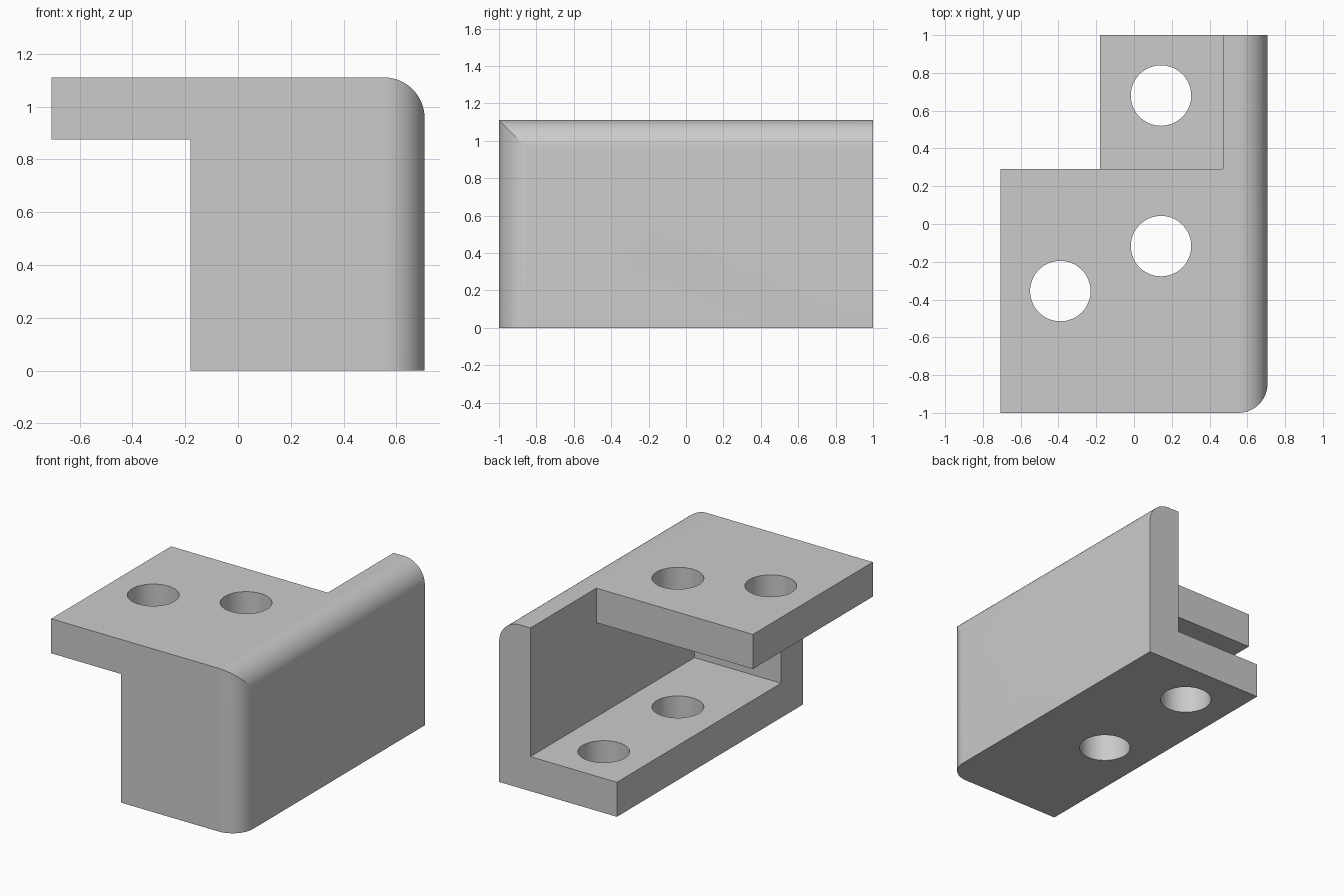
import bpy
import bmesh
from math import radians, sin, cos
from mathutils import Vector

if "Cube" in bpy.data.objects:
    bpy.data.objects.remove(bpy.data.objects["Cube"])

X, Y, H = 0.707, 1.0, 1.111      # half width, half depth, height
T = 0.235                        # wall thickness
R = 0.155                        # rounded edge radius
STEP = -0.18                     # left edge of base and front wall
INNER = X - T                    # inner face of the tall wall
TOP_BACK = 0.29                  # back edge of the top plate
HOLE_R = 0.16

grey = bpy.data.materials.new("plain grey")
grey.use_nodes = True
colour = (0.6, 0.6, 0.6, 1)
grey.diffuse_color = colour
grey.node_tree.nodes["Principled BSDF"].inputs["Base Color"].default_value = colour


def prism(name, outline, to_3d, start, end):
    """Extrude a 2D outline from start to end along the axis set by to_3d."""
    bm = bmesh.new()
    face = bm.faces.new([bm.verts.new(to_3d(u, v, start)) for u, v in outline])
    result = bmesh.ops.extrude_face_region(bm, geom=[face])
    offset = Vector(to_3d(0, 0, end - start))
    moved = [g for g in result["geom"] if isinstance(g, bmesh.types.BMVert)]
    bmesh.ops.translate(bm, verts=moved, vec=offset)
    bmesh.ops.recalc_face_normals(bm, faces=bm.faces)
    mesh = bpy.data.meshes.new(name)
    bm.to_mesh(mesh)
    bm.free()
    mesh.materials.append(grey)
    obj = bpy.data.objects.new(name, mesh)
    bpy.context.collection.objects.link(obj)
    return obj


def along_x(u, v, w): return (w, u, v)
def along_y(u, v, w): return (u, w, v)
def along_z(u, v, w): return (u, v, w)


def combine(target, tool, operation):
    """Apply a boolean, then remove the tool."""
    mod = target.modifiers.new("cut", "BOOLEAN")
    mod.operation, mod.solver, mod.object = operation, "EXACT", tool
    bpy.context.view_layer.objects.active = target
    bpy.ops.object.modifier_apply(modifier=mod.name)
    bpy.data.objects.remove(tool)


def arc(cx, cy, radius, first, last, steps):
    angles = [radians(first + (last - first) * i / steps) for i in range(steps + 1)]
    return [(cx + radius * cos(a), cy + radius * sin(a)) for a in angles]


# Outer block: rounded plan crossed with a rounded, stepped front profile
plan = [(-X, Y), (-X, -Y)] + arc(X - R, R - Y, R, -90, 0, 20) + [(X, Y)]
front = ([(STEP, 0), (X, 0)] + arc(X - R, H - R, R, 0, 90, 20)
         + [(-X, H), (-X, H - T), (STEP, H - T)])
bracket = prism("corner_bracket", plan, along_z, 0, H)
combine(bracket, prism("front_profile", front, along_y, -2, 2), "INTERSECT")

# Hollow between base and top plate, open at the left and back
hollow = [(T - Y, T), (2, T), (2, 2), (TOP_BACK, 2), (TOP_BACK, H - T), (T - Y, H - T)]
combine(bracket, prism("hollow", hollow, along_x, -2, INNER), "DIFFERENCE")

# Screw holes; the middle one goes through both plates
for x, y in [(-0.39, -0.355), (0.143, -0.117), (0.143, 0.68)]:
    circle = arc(x, y, HOLE_R, 0, 360, 64)[:-1]
    combine(bracket, prism("hole", circle, along_z, -1, 2), "DIFFERENCE")

bpy.ops.object.select_all(action="DESELECT")
bracket.select_set(True)
bpy.context.view_layer.objects.active = bracket
bpy.ops.object.shade_smooth_by_angle(angle=radians(15))
